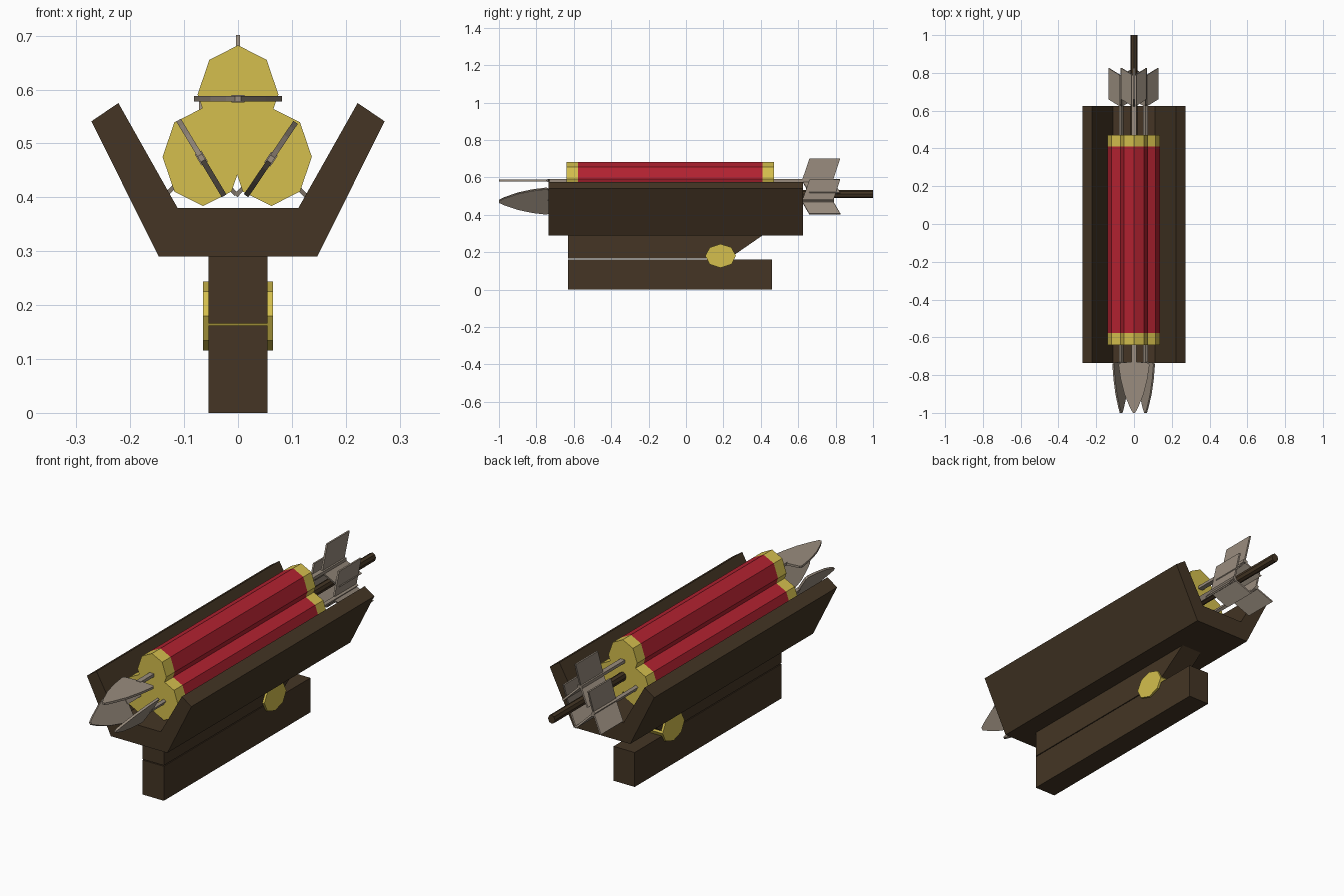
import bpy, bmesh, math
from mathutils import Vector

if "Cube" in bpy.data.objects:
    bpy.data.objects.remove(bpy.data.objects["Cube"])


def material(name, rgb):
    m = bpy.data.materials.new(name)
    m.diffuse_color = (*rgb, 1)
    m.use_nodes = True
    m.node_tree.nodes["Principled BSDF"].inputs["Base Color"].default_value = m.diffuse_color
    return m


brown = material("dark wood", (0.058, 0.036, 0.018))
gold = material("gold", (0.66, 0.52, 0.075))
red = material("red", (0.45, 0.016, 0.03))
grey = material("warm grey metal", (0.32, 0.265, 0.21))


def prism(name, pts, steps, mats, bands=None):
    """Sweep a 3D polygon through a list of offsets; bands give material per section."""
    bands = bands or [0] * (len(steps) - 1)
    bm = bmesh.new()
    rings = [[bm.verts.new(Vector(p) + Vector(s)) for p in pts] for s in steps]
    n = len(pts)
    for k, (a, b) in enumerate(zip(rings, rings[1:])):
        for i in range(n):
            j = (i + 1) % n
            bm.faces.new((a[i], a[j], b[j], b[i])).material_index = bands[k]
    bm.faces.new(rings[0]).material_index = bands[0]
    bm.faces.new(rings[-1]).material_index = bands[-1]
    bmesh.ops.recalc_face_normals(bm, faces=bm.faces)
    me = bpy.data.meshes.new(name)
    bm.to_mesh(me)
    bm.free()
    for m in mats:
        me.materials.append(m)
    ob = bpy.data.objects.new(name, me)
    bpy.context.collection.objects.link(ob)
    return ob


def octagon(a, b, ra, rb):
    return [(a + ra * math.cos(i * math.pi / 4), b + rb * math.sin(i * math.pi / 4))
            for i in range(8)]


def along_y(name, xz, ys, mats, bands=None):
    return prism(name, [(x, 0, z) for x, z in xz], [(0, y, 0) for y in ys], mats, bands)


def along_x(name, yz, half, mats):
    return prism(name, [(0, y, z) for y, z in yz], [(-half, 0, 0), (half, 0, 0)], mats)


# Cradle with two flared walls
side = [(0.147, 0.29), (0.272, 0.541), (0.222, 0.575), (0.112, 0.38)]
along_y("cradle", side + [(-x, z) for x, z in reversed(side)], [-0.735, 0.625], [brown])

# Stock: lower bar, upper bar with slanted end, and pivot disc
along_x("lower_stock", [(-0.63, 0), (0.46, 0), (0.46, 0.162), (-0.63, 0.162)], 0.055, [brown])
along_x("upper_stock", [(-0.63, 0.166), (0.23, 0.166), (0.41, 0.29), (-0.63, 0.29)],
        0.055, [brown])
along_x("pivot_disc", octagon(0.185, 0.18, 0.082, 0.064), 0.065, [gold])

# Three red sticks with gold end bands
for name, x, z in (("top", 0, 0.591), ("left", -0.065, 0.475), ("right", 0.062, 0.475)):
    along_y(name + "_stick", octagon(x, z, 0.075, 0.091),
            [-0.64, -0.577, 0.41, 0.47], [gold, red], [0, 1, 0])

# Fuse between the sticks
along_y("fuse", octagon(0, 0.51, 0.018, 0.021), [0.45, 1.0], [brown])


def plate(name, centre, d, outline, thick):
    """Flat plate; outline is (distance along d, y)."""
    c, d = Vector(centre), Vector(d)
    n = Vector((-d.z, 0, d.x)).normalized() * thick / 2
    return prism(name, [c + d * u + Vector((0, y, 0)) for u, y in outline], [-n, n], [grey])


# Arrows: leaf blade, strip shaft and three swept fins each
leaf = [(0.006, -1), (0.022, -0.97), (0.051, -0.9), (0.071, -0.82), (0.082, -0.745),
        (0.075, -0.735), (0.012, -0.73)]
leaf += [(-u, y) for u, y in reversed(leaf)]
shaft = [(-0.012, -0.74), (0.012, -0.74), (0.012, 0.79), (-0.012, 0.79)]
fin = [(0, 0.62), (1, 0.66), (1, 0.825), (0, 0.785)]
for name, x, z, deg in (("top", 0, 0.583, 0), ("left", -0.068, 0.473, 121),
                        ("right", 0.061, 0.471, 56)):
    c = (x, 0, z)
    d = (math.cos(math.radians(deg)), 0, math.sin(math.radians(deg)))
    plate(name + "_arrow_blade", c, d, leaf, 0.01)
    plate(name + "_arrow_shaft", c, d, shaft, 0.014)
    for k, tip in enumerate(((0, 0, 0.118), (-0.065, 0, -0.068), (0.065, 0, -0.068))):
        plate(f"{name}_arrow_fin_{k + 1}", c, tip, fin, 0.008)
